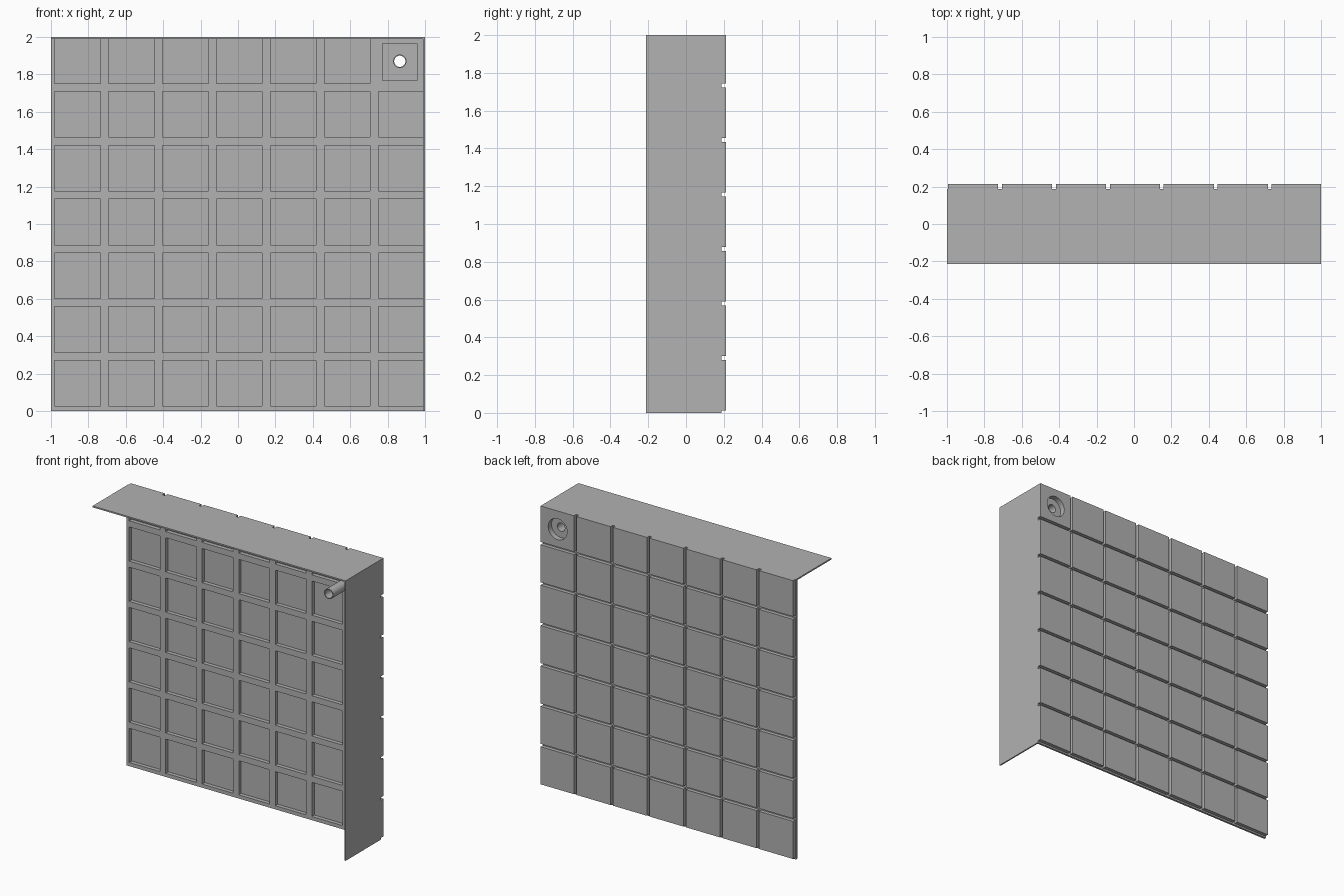
import bpy, bmesh
from mathutils import Matrix, Vector

cube = bpy.data.objects.get("Cube")
if cube:
    bpy.data.objects.remove(cube, do_unlink=True)

BACK, FRONT = 0.213, -0.213
PANEL_FRONT, GROOVE_FLOOR, POCKET_FLOOR = 0.172, 0.187, 0.2
PITCH, GROOVE, POCKET, WALL = 0.2885, 0.02, 0.244, 0.01
HOLE_X, HOLE_Z = 0.865, 1.87

grey = bpy.data.materials.new("light grey")
grey.use_nodes = True
colour = (0.445, 0.445, 0.445, 1)
grey.diffuse_color = colour
grey.node_tree.nodes["Principled BSDF"].inputs["Base Color"].default_value = colour


def box(bm, lo, hi):
    lo, hi = Vector(lo), Vector(hi)
    m = Matrix.Translation((lo + hi) / 2) @ Matrix.Diagonal((*(hi - lo), 1))
    bmesh.ops.create_cube(bm, size=1, matrix=m)


def rod(bm, radius, y0, y1):
    m = Matrix.Translation((HOLE_X, (y0 + y1) / 2, HOLE_Z)) @ Matrix.Rotation(1.5707963, 4, "X")
    bmesh.ops.create_cone(bm, cap_ends=True, segments=32, radius1=radius,
                          radius2=radius, depth=y1 - y0, matrix=m)


def make(name, bm):
    mesh = bpy.data.meshes.new(name)
    bm.to_mesh(mesh)
    bm.free()
    mesh.materials.append(grey)
    ob = bpy.data.objects.new(name, mesh)
    bpy.context.collection.objects.link(ob)
    return ob


def combine(target, name, operation, bm):
    helper = make(name, bm)
    mod = target.modifiers.new(name, "BOOLEAN")
    mod.operation, mod.solver, mod.object = operation, "EXACT", helper
    bpy.context.view_layer.objects.active = target
    bpy.ops.object.modifier_apply(modifier=name)
    bpy.data.objects.remove(helper, do_unlink=True)


# Solid block, hollowed to leave the wall panel, top flange and side flange
bm = bmesh.new()
box(bm, (-1, FRONT, 0), (1, BACK, 2))
panel = make("tiled_panel", bm)
bm = bmesh.new()
box(bm, (-1.1, -1, -0.1), (1 - WALL, PANEL_FRONT, 2 - WALL))
combine(panel, "hollow", "DIFFERENCE", bm)

# Square boss and spout on the front of the corner tile
bm = bmesh.new()
box(bm, (HOLE_X - 0.095, 0.15, HOLE_Z - 0.103), (HOLE_X + 0.095, 0.18, HOLE_Z + 0.095))
combine(panel, "boss", "UNION", bm)
bm = bmesh.new()
rod(bm, 0.036, FRONT, 0.165)
combine(panel, "spout", "UNION", bm)

# Grooves between the tiles on the back, plus half grooves on the open edges
for name, start in (("upright_grooves", -1.005), ("level_grooves", 0.002)):
    bm = bmesh.new()
    for i in range(7):
        a = start + i * PITCH - GROOVE / 2
        b = a + GROOVE
        if name == "upright_grooves":
            box(bm, (a, GROOVE_FLOOR, -0.1), (b, 0.3, 2.1))
        else:
            box(bm, (-1.1, GROOVE_FLOOR, a), (1.1, 0.3, b))
    combine(panel, name, "DIFFERENCE", bm)

# Pockets on the front behind every tile except the corner one
bm = bmesh.new()
for i in range(7):
    for j in range(7):
        if (i, j) != (6, 6):
            x, z = -0.98 + i * PITCH, 0.026 + j * PITCH * 0.997
            top = min(z + POCKET, 2 - WALL - 0.002)
            right = min(x + POCKET, 1 - WALL - 0.002)
            box(bm, (x, 0.12, z), (right, POCKET_FLOOR, top))
combine(panel, "pockets", "DIFFERENCE", bm)

# Countersunk drain hole running through the spout
bm = bmesh.new()
rod(bm, 0.075, 0.175, 0.3)
combine(panel, "counterbore", "DIFFERENCE", bm)
bm = bmesh.new()
rod(bm, 0.03, -0.3, 0.25)
combine(panel, "bore", "DIFFERENCE", bm)

# Keep one material slot and smooth only the round walls
while len(panel.data.materials) > 1:
    panel.data.materials.pop()
for poly in panel.data.polygons:
    poly.material_index = 0
bpy.ops.object.select_all(action="DESELECT")
panel.select_set(True)
bpy.context.view_layer.objects.active = panel
bpy.ops.object.shade_smooth_by_angle(angle=0.52)
